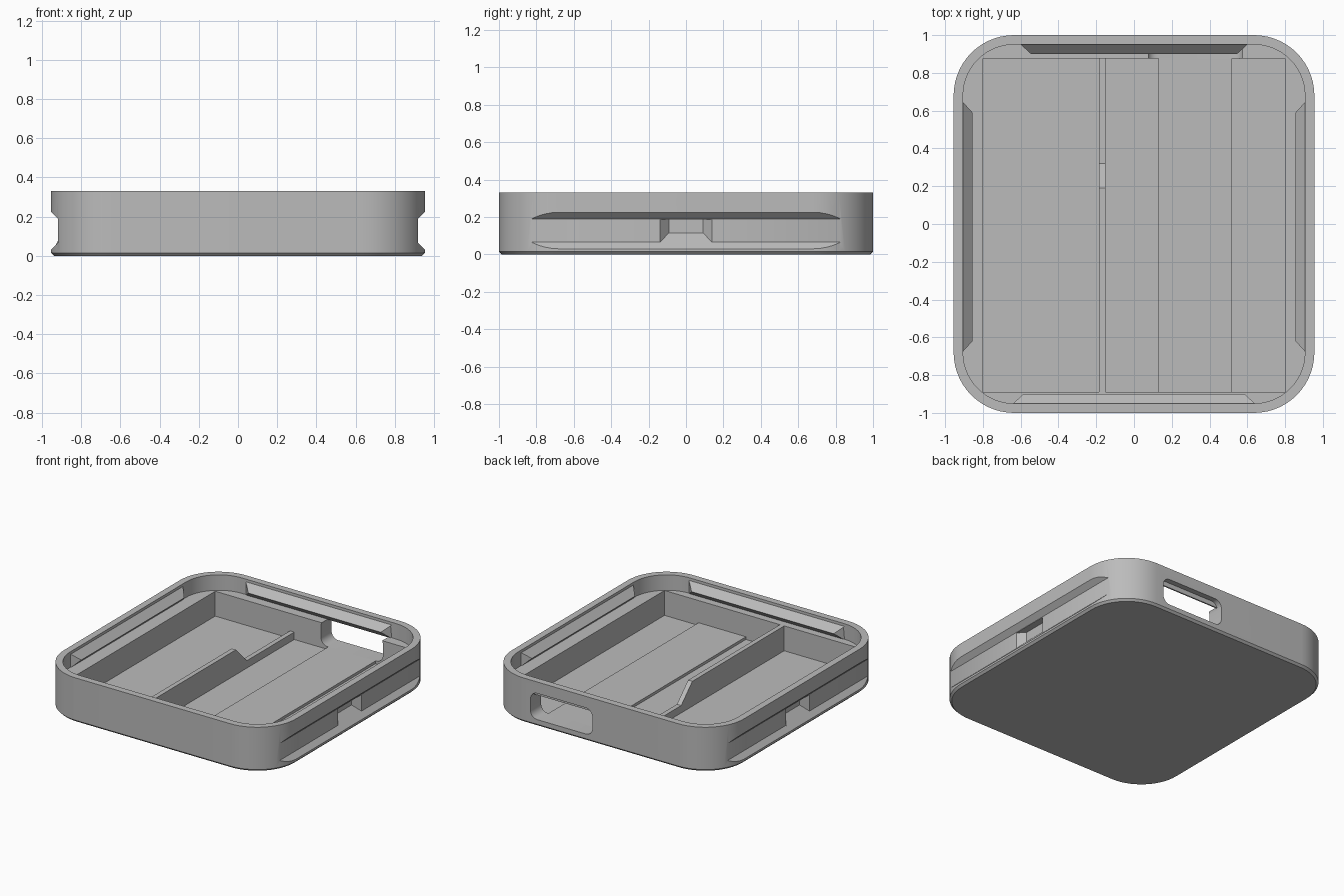
import bpy, bmesh, math
from mathutils import Vector

if "Cube" in bpy.data.objects:
    bpy.data.objects.remove(bpy.data.objects["Cube"], do_unlink=True)

grey = bpy.data.materials.new("plain grey")
grey.use_nodes = True
COLOUR = (0.5, 0.5, 0.5, 1)
grey.diffuse_color = COLOUR
grey.node_tree.nodes["Principled BSDF"].inputs["Base Color"].default_value = COLOUR


def loft(name, rings):
    """Closed solid through rings of matching points."""
    bm = bmesh.new()
    loops = [[bm.verts.new(p) for p in ring] for ring in rings]
    n = len(loops[0])
    for a, b in zip(loops, loops[1:]):
        for i in range(n):
            j = (i + 1) % n
            bm.faces.new((a[i], a[j], b[j], b[i]))
    bm.faces.new(loops[0])
    bm.faces.new(loops[-1])
    bmesh.ops.recalc_face_normals(bm, faces=bm.faces)
    mesh = bpy.data.meshes.new(name)
    bm.to_mesh(mesh)
    bm.free()
    mesh.materials.append(grey)
    ob = bpy.data.objects.new(name, mesh)
    bpy.context.collection.objects.link(ob)
    return ob


def rounded(hx, hy, r, steps=14):
    """Rounded rectangle outline as 2D points."""
    pts = []
    for q, (sx, sy) in enumerate([(1, 1), (-1, 1), (-1, -1), (1, -1)]):
        for k in range(steps + 1):
            t = math.pi / 2 * (q + k / steps)
            pts.append((sx * (hx - r) + r * math.cos(t), sy * (hy - r) + r * math.sin(t)))
    return pts


def box(name, x, y, z):
    return loft(name, [[(x[0], y[0], h), (x[1], y[0], h), (x[1], y[1], h), (x[0], y[1], h)] for h in z])


def cut(target, cutter):
    cutter.hide_render = True
    mod = target.modifiers.new("cut", "BOOLEAN")
    mod.operation, mod.solver, mod.object = "DIFFERENCE", "EXACT", cutter
    bpy.context.view_layer.objects.active = target
    bpy.ops.object.modifier_apply(modifier=mod.name)
    bpy.data.objects.remove(cutter, do_unlink=True)


# Main shell with a small bottom chamfer
HX, HY, TOP, R = 0.955, 1.0, 0.33, 0.32
LEDGE, FLOOR, DECK = 0.215, 0.03, 0.05
tray = loft("tray_body", [
    [(x, y, z) for x, y in rounded(HX - d, HY - d, R - d)]
    for d, z in ((0.015, 0), (0, 0.015), (0, TOP))])

# Lid recess and square pocket
cut(tray, loft("lid_recess", [
    [(x, y, z) for x, y in rounded(0.905, 0.95, 0.27)] for z in (LEDGE, 0.5)]))
cut(tray, box("pocket", (-0.8, 0.8), (-0.89, 0.875), (FLOOR, 0.4)))

# Cable window through the back wall
cut(tray, loft("cable_window", [
    [(0.325 + x, y, 0.1475 + z) for x, z in rounded(0.255, 0.0975, 0.055, 6)] for y in (0.8, 1.2)]))

# Finger grooves and thumb notches on both sides
for s in (-1, 1):
    groove = [(0.92, 0.065), (0.92, 0.19), (1.02, 0.29), (1.02, -0.035)]
    cut(tray, loft("side_groove", [[(s * x, y, z) for x, z in groove] for y in (-1.2, 1.2)]))
    cut(tray, loft("side_notch", [
        [(s * x, -w, z), (s * x, w, z), (s * x, w, 0.187), (s * x, -w, 0.187)]
        for x, w, z in ((0.93, 0.147, 0.055), (0.87, 0.092, 0.115))]))

# Raised deck that meets the window sill
box("floor_deck", (0.13, 0.52), (-0.895, 0.88), (FLOOR - 0.01, DECK))

# Divider wall, low at the back
divider = [(-0.895, FLOOR - 0.01), (0.88, FLOOR - 0.01), (0.88, 0.085), (0.32, 0.085),
           (0.19, LEDGE), (-0.895, LEDGE)]
loft("divider_wall", [[(x, y, z) for y, z in divider] for x in (-0.185, -0.15)])


# Snap ridges around the inside of the rim
def ridge(name, wall, inward, half, mid=0):
    inward = Vector(inward)
    along = Vector((-inward.y, inward.x, 0))
    base = Vector(wall) + along * mid

    def end(sign):
        out, tip = along * sign * half, along * sign * (half - 0.055)
        back = base - inward * 0.01
        return [back + out + Vector((0, 0, 0.21)), base + out + Vector((0, 0, 0.21)),
                base + tip + inward * 0.05 + Vector((0, 0, 0.26)),
                base + out + Vector((0, 0, 0.31)), back + out + Vector((0, 0, 0.31))]
    return loft(name, [end(-1), end(1)])


ridge("back_snap_ridge", (0, 0.95, 0), (0, -1, 0), 0.6)
ridge("front_snap_ridge", (0, -0.95, 0), (0, 1, 0), 0.64)
ridge("left_snap_ridge", (0.905, -0.015, 0), (-1, 0, 0), 0.66)
ridge("right_snap_ridge", (-0.905, -0.015, 0), (1, 0, 0), 0.66)

# Smooth the round corners, keep the edges crisp
bpy.ops.object.select_all(action="DESELECT")
tray.select_set(True)
bpy.context.view_layer.objects.active = tray
bpy.ops.object.shade_smooth_by_angle(angle=math.radians(30))
